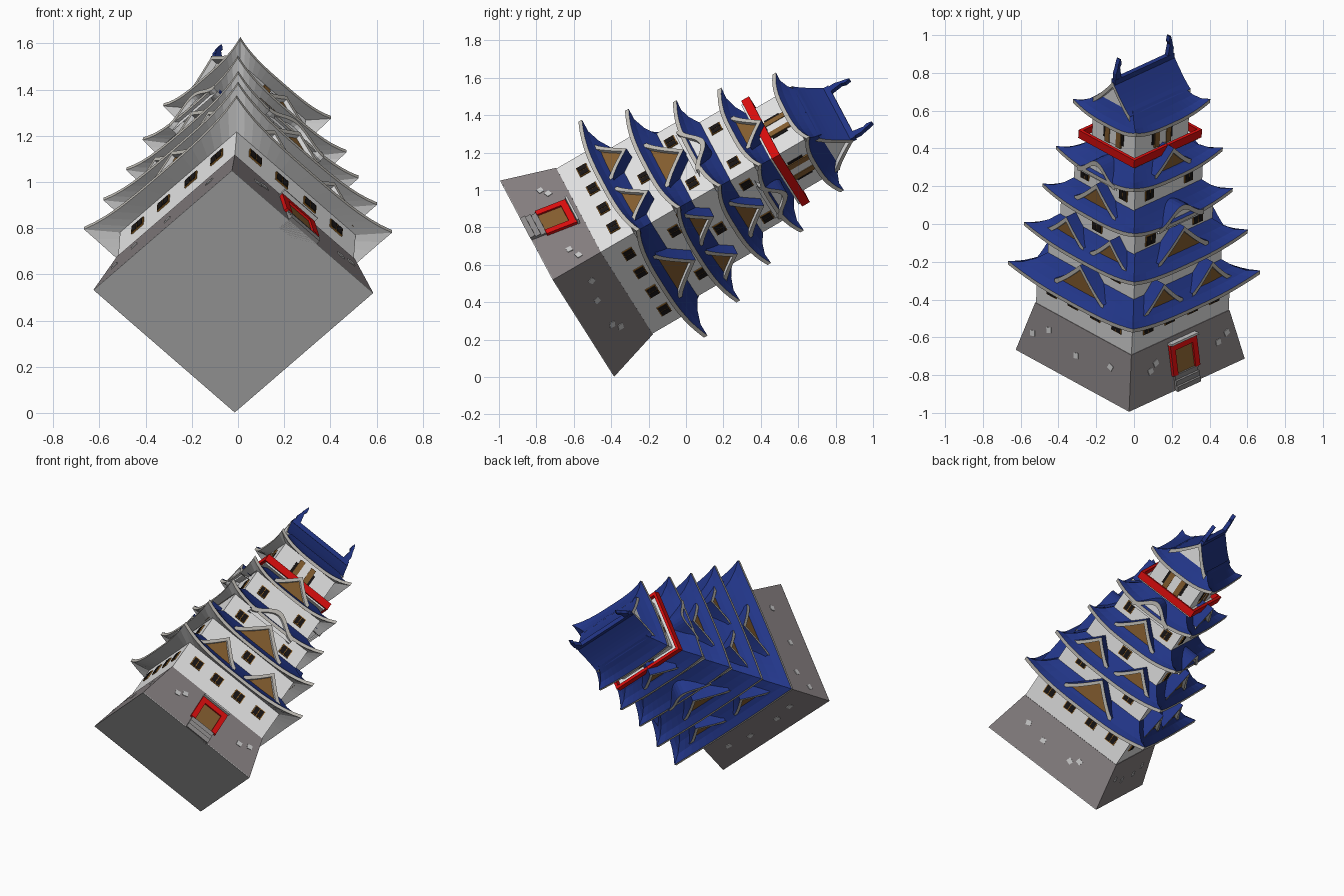
import bpy, bmesh, math, random
from mathutils import Matrix, Vector

random.seed(4)
cube = bpy.data.objects.get("Cube")
if cube:
    bpy.data.objects.remove(cube, do_unlink=True)

COLOURS = {
    "white_plaster": (0.79, 0.79, 0.79), "grey_trim": (0.52, 0.50, 0.46),
    "blue_tile": (0.016, 0.037, 0.25), "grey_stone": (0.24, 0.215, 0.22),
    "pale_stone": (0.58, 0.58, 0.58), "brown_wood": (0.24, 0.115, 0.03),
    "red_paint": (0.72, 0.004, 0.004), "dark_opening": (0.010, 0.008, 0.008),
    "amber_frame": (0.33, 0.14, 0.02), "step_stone": (0.27, 0.26, 0.26),
}
MATS = []
for mat_name, rgb in COLOURS.items():
    m = bpy.data.materials.new(mat_name)
    m.use_nodes = True
    m.diffuse_color = (*rgb, 1)
    m.node_tree.nodes["Principled BSDF"].inputs["Base Color"].default_value = (*rgb, 1)
    MATS.append(m)
WHITE, TRIM, BLUE, STONE, PALE, WOOD, RED, DARK, AMBER, STEP = range(len(MATS))

# The whole tower lies tilted: its own axes in world space
front_dir = Vector((0.6996, -0.3828, 0.6034)).normalized()
up_dir = Vector((0.0387, 0.8634, 0.5029)).normalized()
side_dir = (-front_dir).cross(up_dir).normalized()
up_dir = side_dir.cross(-front_dir)
TILT = Matrix((side_dir, -front_dir, up_dir)).transposed().to_4x4()
TILT = Matrix.Translation((-0.02, -0.687, 0.527)) @ TILT


class Part:
    """Collects geometry in tower space; k turns it to one of the four sides."""

    def __init__(self, name):
        self.name, self.bm = name, bmesh.new()

    def strip(self, rows, mats, k=0, wrap=False):
        turn = Matrix.Rotation(k * math.pi / 2, 4, "Z")
        grid = [[self.bm.verts.new(turn @ Vector(p)) for p in row] for row in rows]
        if wrap:
            grid.append(grid[0])
        for lower, upper, mat in zip(grid, grid[1:], mats):
            for i in range(len(lower) - 1):
                f = self.bm.faces.new((lower[i], lower[i + 1], upper[i + 1], upper[i]))
                f.material_index = mat

    def box(self, mat, centre, size, k=0, tilt=0, spin=0, taper=1):
        place = (Matrix.Rotation(k * math.pi / 2, 4, "Z") @ Matrix.Translation(centre)
                 @ Matrix.Rotation(tilt, 4, "X") @ Matrix.Rotation(spin, 4, "Y"))
        made = bmesh.ops.create_cube(self.bm, size=1)["verts"]
        for v in made:
            s = taper if v.co.z > 0 else 1
            v.co = place @ Vector((v.co.x * size[0] * s, v.co.y * size[1] * s, v.co.z * size[2]))
        for f in {f for v in made for f in v.link_faces}:
            f.material_index = mat

    def finish(self):
        bmesh.ops.remove_doubles(self.bm, verts=self.bm.verts, dist=0.0002)
        bmesh.ops.recalc_face_normals(self.bm, faces=self.bm.faces)
        mesh = bpy.data.meshes.new(self.name)
        self.bm.transform(TILT)
        self.bm.to_mesh(mesh)
        self.bm.free()
        for m in MATS:
            mesh.materials.append(m)
        bpy.context.collection.objects.link(bpy.data.objects.new(self.name, mesh))


def hip_roof(name, eave, z_eave, lift, in_x, in_y, z_in, wall, wide):
    """Skirt roof with corners that sweep up; wide lengthens x and shortens y."""
    part = Part(name)
    ts = [i / 8 for i in range(-8, 9)]
    for k in range(4):
        along, out = (in_x, in_y) if k % 2 == 0 else (in_y, in_x)
        d = wide if k % 2 == 0 else -wide

        def row(r, drop=0.0):
            pts = []
            for t in ts:
                pull = 1 - 0.04 * (1 - t ** 4) * (1 - r)
                z = z_eave + (z_in - z_eave) * r ** 1.3 + lift * abs(t) ** 3 * (1 - r) ** 2
                pts.append((t * ((eave + d) * (1 - r) + along * r),
                            -((eave - d) * (1 - r) + out * r) * pull, z - drop))
            return pts
        under = [(t * (wall + d), d - wall, z_eave + 0.01) for t in ts]
        rows = [under, row(0, 0.022), row(0), row(0.33), row(0.66), row(1)]
        part.strip(rows, (WHITE, TRIM, BLUE, BLUE, BLUE, WHITE), k, wrap=True)
    part.finish()


def dormer(part, k, a, front, back, z0, half, high, panel, arch=False, inset=0.02):
    """Roof gable with bargeboards and a set-back panel; arch gives a wavy one."""
    ts = [i / 8 for i in range(-8, 9)]

    def rise(t):
        return high * (0.5 + 0.5 * math.cos(math.pi * t) if arch else (1 - abs(t)) ** 1.2)
    thick = 0.03

    def row(y, drop):
        return [(a + half * t, -y, z0 + rise(t) - drop) for t in ts]
    part.strip([row(back, 0), row(front, 0), row(front, thick), row(back, thick)],
               (BLUE, TRIM, WHITE, BLUE), k, wrap=True)
    y = front - inset
    base = [(a + half * t, -y, z0 - 0.04) for t in ts]
    part.strip([row(y, thick - 0.002), base], (panel,), k)


# Stone base with a pale underside and pale stones set in its sloping sides
FOOT, HEAD, TOP = 0.4285, 0.364, 0.291
lean = (FOOT - HEAD) / TOP
lean_angle = -math.atan(lean)
base = Part("stone_base")
base.box(STONE, (0, 0, TOP / 2), (2 * FOOT, 2 * FOOT, TOP), taper=HEAD / FOOT)
base.box(PALE, (0, 0, -0.001), (2 * FOOT, 2 * FOOT, 0.004))
base.finish()
stones = Part("pale_stones")
spots = {0: ((-.244, .16), (-.2, .19), (.257, .15), (.324, .18)),
         1: ((-.24, .17), (-.1, .138), (.113, .137), (.165, .169)),
         2: ((-.25, .17), (-.1, .138), (.113, .137), (.24, .169)),
         3: ((-.336, .13), (-.23, .19), (-.01, .136), (.24, .173))}
for k, places in spots.items():
    for a, h in places:
        stones.box(PALE, (a, -(FOOT - lean * h), h), (0.034, 0.008, 0.03), k,
                   tilt=lean_angle, spin=random.uniform(-0.4, 0.4))
stones.finish()

# Entrance leaning with the base: steps, door, red frame and canopy
door = Part("entrance")
for i in range(3):
    deep, top = 0.448 - 0.012 * i, 0.03 * (i + 1)
    door.box(STEP, (0, -(deep + 0.37) / 2, top / 2 - 0.003), (0.17, deep - 0.37, top))


def on_slope(mat, a, h, size):
    door.box(mat, (a, -(FOOT - lean * h), h), size, tilt=lean_angle)


on_slope(WOOD, 0, 0.15, (0.13, 0.014, 0.14))
for s in (-1, 1):
    on_slope(RED, s * 0.081, 0.16, (0.034, 0.034, 0.16))
on_slope(RED, 0, 0.235, (0.196, 0.034, 0.036))
on_slope(PALE, 0, 0.26, (0.2, 0.07, 0.012))
door.finish()

# Plaster storeys: half width, bottom, top; upper ones are longer across
WIDE = (0, 0, 0.005, 0.012, 0.018)
storeys = ((0.361, 0.291, 0.51), (0.325, 0.50, 0.755), (0.285, 0.74, 0.99),
           (0.24, 0.98, 1.23), (0.18, 1.22, 1.54))
for i, (half, low, high) in enumerate(storeys):
    body = Part(f"storey_{i + 1}")
    body.box(WHITE, (0, 0, (low + high) / 2),
             (2 * (half + WIDE[i]), 2 * (half - WIDE[i]), high - low))
    body.finish()

# Skirt roofs between storeys
for i, (eave, z, wall, inner, z_in, d) in enumerate((
        (0.472, 0.485, 0.361, 0.32, 0.605, 0), (0.419, 0.73, 0.325, 0.28, 0.85, 0.003),
        (0.356, 0.975, 0.285, 0.235, 1.08, 0.01), (0.312, 1.215, 0.24, 0.175, 1.32, 0.018))):
    hip_roof(f"skirt_roof_{i + 1}", eave, z, 0.055, inner + d, inner - d, z_in, wall, d)

# Roof gables, alternating between the front/back and the flanks
gables = Part("roof_gables")
for k in range(4):
    if k % 2:
        dormer(gables, k, 0, 0.41, 0.30, 0.535, 0.185, 0.165, WOOD)
        for a in (-0.165, 0.165):
            dormer(gables, k, a, 0.363, 0.26, 0.775, 0.14, 0.13, WOOD)
        dormer(gables, k, 0, 0.315, 0.22, 1.02, 0.155, 0.14, WOOD)
        dormer(gables, k, 0, 0.32, 0.16, 1.215, 0.14, 0.085, WHITE, arch=True)
    else:
        for a in (-0.18, 0.18):
            dormer(gables, k, a, 0.405, 0.30, 0.535, 0.145, 0.14, WOOD)
        dormer(gables, k, 0, 0.36, 0.26, 0.78, 0.185, 0.16, WOOD)
        dormer(gables, k, 0, 0.338, 0.22, 0.975, 0.165, 0.085, WHITE, arch=True)
        dormer(gables, k, 0, 0.255, 0.15, 1.255, 0.135, 0.12, WOOD)
gables.finish()

# Barred windows: amber frame with two dark panes
windows = Part("windows")


def window(k, a, tier, z, w=0.072, h=0.062):
    wall = storeys[tier][0] + (WIDE[tier] if k % 2 else -WIDE[tier])
    windows.box(AMBER, (a, -wall, z), (w, 0.012, h), k)
    for s in (-1, 1):
        windows.box(DARK, (a + s * w * 0.235, -wall, z), (w * 0.4, 0.017, h * 0.85), k)


for k in range(4):
    flank = k % 2
    for a in (-0.245, -0.085, 0.085, 0.245):
        window(k, a, 0, 0.413)
    for a in ((-0.187, 0.187) if flank else (0,)):
        window(k, a, 1, 0.683)
    for a in ((0,) if flank else (-0.175, 0.175)):
        window(k, a, 2, 0.893)
    for a in (-0.145, 0.145):
        window(k, a, 3, 1.137, 0.06, 0.066)
    # Lookout doorway with sliding shutters
    wall = storeys[4][0] + (WIDE[4] if flank else -WIDE[4])
    windows.box(DARK, (0, -wall, 1.425), (0.15, 0.008, 0.09), k)
    windows.box(WHITE, (0, -wall, 1.43), (0.05, 0.012, 0.13), k)
    for s in (-1, 1):
        windows.box(WOOD, (s * 0.042, -wall, 1.43), (0.034, 0.02, 0.14), k)
windows.finish()

# Red balcony around the lookout
balcony = Part("balcony")
balcony.box(WHITE, (0, 0, 1.325), (0.47, 0.40, 0.02))
for k in range(4):
    d = -0.02 if k % 2 else 0.02
    balcony.box(RED, (0, d - 0.222, 1.35), (0.462 + 2 * d, 0.018, 0.048), k)
balcony.finish()

# Top roof: hipped skirt, gabled upper part, ridge and fish-tail finials
hip_roof("top_roof_skirt", 0.257, 1.515, 0.048, 0.19, 0.125, 1.615, 0.18, 0.019)
top = Part("top_roof_gable")
for k in (1, 3):
    dormer(top, k, 0, 0.225, 0, 1.60, 0.14, 0.15, WHITE, inset=0.03)
top.box(BLUE, (0, 0, 1.75), (0.44, 0.026, 0.03))
top.finish()
finials = Part("ridge_finials")
outer = ((0.212, 1.76), (0.214, 1.80), (0.203, 1.83), (0.198, 1.855), (0.188, 1.882))
inner = ((0.172, 1.76), (0.180, 1.80), (0.186, 1.83), (0.176, 1.85), (0.182, 1.88))
for s in (-1, 1):
    rows = [[(s * x, y, z) for x, z in edge]
            for edge, y in ((outer, -0.012), (outer, 0.012), (inner, 0.012), (inner, -0.012))]
    finials.strip(rows, (BLUE,) * 4, wrap=True)
finials.finish()
